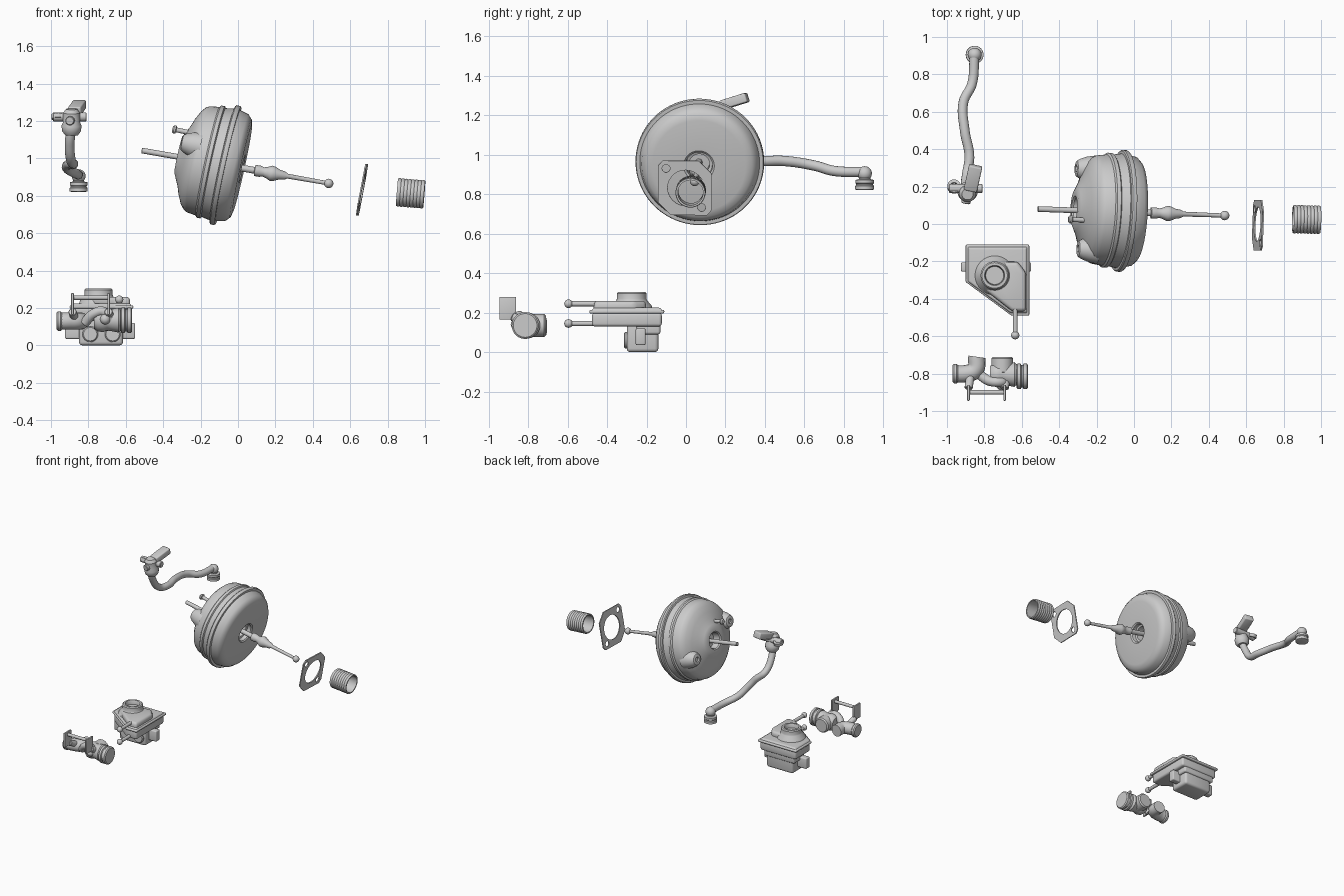
import bpy, bmesh, math
from mathutils import Vector, Matrix

if "Cube" in bpy.data.objects:
    bpy.data.objects.remove(bpy.data.objects["Cube"])


def finish(ob, angle=35, bevel=0):
    for o in bpy.context.selected_objects:
        o.select_set(False)
    ob.select_set(True)
    bpy.context.view_layer.objects.active = ob
    if ob.type == 'CURVE':
        bpy.ops.object.convert(target='MESH')
        ob = bpy.context.view_layer.objects.active
    if bevel:
        m = ob.modifiers.new("bevel", 'BEVEL')
        m.width, m.segments, m.limit_method = bevel, 3, 'ANGLE'
        bpy.ops.object.modifier_apply(modifier=m.name)
    bpy.ops.object.shade_smooth_by_angle(angle=math.radians(angle))
    return ob


def link(name, bm, **kw):
    bmesh.ops.recalc_face_normals(bm, faces=bm.faces)
    me = bpy.data.meshes.new(name)
    bm.to_mesh(me)
    bm.free()
    ob = bpy.data.objects.new(name, me)
    bpy.context.collection.objects.link(ob)
    return finish(ob, **kw)


def frame(origin, axis):
    # columns: sideways (about +y), upward (about +z), axis
    w = Vector(axis).normalized()
    hint = Vector((0, 1, 0)) if abs(w.y) < 0.8 else Vector((1, 0, 0))
    u = (hint - w * hint.dot(w)).normalized()
    m = Matrix((u, w.cross(u), w)).transposed().to_4x4()
    m.translation = origin
    return m


def lathe(name, profile, origin, axis, seg=48, closed=False):
    """Revolve (distance along axis, radius) points."""
    bm = bmesh.new()
    m = frame(origin, axis)
    rings = []
    for s, r in profile:
        rings.append([bm.verts.new(m @ Vector((r * math.cos(a), r * math.sin(a), s)))
                      for a in (2 * math.pi * i / seg for i in range(seg))])
    n = len(rings)
    for k in range(n if closed else n - 1):
        a, b = rings[k], rings[(k + 1) % n]
        for i in range(seg):
            j = (i + 1) % seg
            bm.faces.new((a[i], a[j], b[j], b[i]))
    bmesh.ops.remove_doubles(bm, verts=bm.verts, dist=1e-5)
    return link(name, bm)


def rod(name, p, q, r, seg=24):
    d = Vector(q) - Vector(p)
    L, c = d.length, r * 0.15
    return lathe(name, [(0, 0), (0, r - c), (c, r), (L - c, r), (L, r - c), (L, 0)], p, d, seg)


def ball(name, p, r):
    return lathe(name, [(-r * math.cos(math.pi * i / 10), r * math.sin(math.pi * i / 10))
                        for i in range(11)], p, (0, 0, 1), 20)


def prism(name, poly, z0, z1, top=1.0, bevel=0.012):
    """Extrude a plan outline upward, scaling the top about its centre."""
    bm = bmesh.new()
    cx = sum(p[0] for p in poly) / len(poly)
    cy = sum(p[1] for p in poly) / len(poly)
    lo = [bm.verts.new((x, y, z0)) for x, y in poly]
    hi = [bm.verts.new((cx + (x - cx) * top, cy + (y - cy) * top, z1)) for x, y in poly]
    bm.faces.new(lo)
    bm.faces.new(hi)
    for i in range(len(poly)):
        j = (i + 1) % len(poly)
        bm.faces.new((lo[i], lo[j], hi[j], hi[i]))
    return link(name, bm, bevel=bevel)


def box(name, x, y, z, bevel=0.008):
    return prism(name, [(x[0], y[0]), (x[1], y[0]), (x[1], y[1]), (x[0], y[1])], *z, bevel=bevel)


def curve_object(name, dim):
    cu = bpy.data.curves.new(name, 'CURVE')
    cu.dimensions = dim
    ob = bpy.data.objects.new(name, cu)
    bpy.context.collection.objects.link(ob)
    return cu, ob


def tube(name, pts, r):
    cu, ob = curve_object(name, '3D')
    sp = cu.splines.new('BEZIER')
    sp.bezier_points.add(len(pts) - 1)
    for b, p in zip(sp.bezier_points, pts):
        b.co = p
        b.handle_left_type = b.handle_right_type = 'AUTO'
    cu.bevel_depth, cu.bevel_resolution, cu.use_fill_caps = r, 6, True
    return finish(ob, 50)


# Brake booster shell, tilted along its own axis
C, AX = Vector((-0.065, 0.07, 0.963)), (1, -0.05, -0.22)
lathe("booster_shell", [
    (0, 0), (0, .05), (.05, .052), (.055, .066), (.082, .068), (.09, .078), (.09, .235), (.083, .268),
    (.06, .292), (.012, .304), (.012, .322), (.006, .326), (-.012, .326), (-.018, .32),
    (-.02, .306), (-.066, .298), (-.072, .307), (-.092, .307), (-.1, .297), (-.15, .29),
    (-.168, .281), (-.19, .255), (-.212, .21), (-.228, .165), (-.25, .12), (-.26, .1),
    (-.26, .068), (-.252, .06), (-.2, .055), (-.2, 0)], C, AX, 80)
BF = frame(C, AX)
for i, sgn in enumerate((1, -1)):
    base = BF @ Vector((sgn * .215, -sgn * .07, 0))
    lathe(f"mounting_boss_{i}", [(-.14, .075), (-.19, .066), (-.225, .053), (-.243, .042),
                                 (-.248, .03), (-.246, .018), (-.236, .014), (-.236, 0)], base, AX, 32)

# Check valve stud above the front hole
lathe("check_valve", [(0, 0), (0, .016), (.008, .022), (.018, .022), (.022, .013), (.1, .013),
                      (.1, 0)], (-.35, .025, 1.157), AX, 20)

# Push rods through the booster
rod("front_rod", (-.515, .08, 1.042), (-.2, .069, .987), .015)
P, Q = Vector((-.06, .065, .962)), Vector((.485, .045, .866))
lathe("rear_push_rod", [
    (0, 0), (0, .018), (.15, .018), (.153, .03), (.18, .03), (.2, .025), (.222, .032), (.24, .041),
    (.258, .039), (.285, .027), (.315, .022), (.33, .013), (.545, .011), (.55, 0)], P, Q - P, 28)
ball("push_rod_ball", Q, .025)

# Gasket plate: outline with a large bore and two bolt holes
cu, gasket = curve_object("gasket", '2D')
outline = [(-.135, .115), (-.112, .14), (.07, .14), (.135, .075),
           (.135, -.115), (.112, -.14), (-.07, -.14), (-.135, -.075)]
loops = [outline]
for cx, cy, r in ((.005, 0, .092), (-.095, .1, .02), (.085, -.1, .02)):
    loops.append([(cx + r * math.cos(a * math.pi / 20), cy + r * math.sin(a * math.pi / 20))
                  for a in range(40)])
for pts in loops:
    sp = cu.splines.new('POLY')
    sp.points.add(len(pts) - 1)
    for p, (x, y) in zip(sp.points, pts):
        p.co = (x, y, 0, 1)
    sp.use_cyclic_u = True
cu.fill_mode, cu.extrude = 'BOTH', .004
gasket.matrix_world = frame((.663, -.006, .832), (1, -.04, -.19))
finish(gasket)

# Ribbed open sleeve
outer = [(-.072 + .018 * i + d, .073 + e) for i in range(8) for d, e in ((0, 0), (.006, .003), (.012, .003))]
lathe("ribbed_sleeve", [(-.073, .064), (-.073, .073)] + outer + [(.073, .073), (.073, .064)],
      (.923, .024, .813), (1, -.02, -.08), 48, closed=True)

# Vacuum hose with both end fittings
tube("vacuum_hose", [(-.885, .16, 1.19), (-.9, .2, 1.08), (-.893, .27, .99), (-.88, .36, .97),
                     (-.905, .5, .968), (-.912, .65, .945), (-.866, .75, .918), (-.853, .9, .912)], .026)
ball("hose_elbow", (-.852, .905, .905), .037)
lathe("hose_end_cap", [(0, 0), (0, .036), (.004, .048), (.022, .048), (.026, .043), (.032, .043),
                       (.036, .047), (.052, .047), (.056, .03), (.085, .026), (.085, 0)],
      (-.852, .905, .82), (0, 0, 1), 32)
lathe("valve_body", [(0, 0), (0, .035), (.02, .05), (.05, .054), (.07, .045), (.12, .045),
                     (.14, .03), (.14, 0)], (-.89, .18, 1.125), (0, -.15, 1), 32)
rod("valve_cross_pipe", (-.99, .19, 1.222), (-.81, .19, 1.222), .024)
lathe("valve_ear_ring", [(-.012, .02), (-.012, .036), (.012, .036), (.012, .02)],
      (-.962, .2, 1.222), (0, .3, 1), 24, closed=True)
plug = box("valve_plug", (-.036, .036), (-.024, .024), (0, .14))
plug.matrix_world = Matrix.Translation((-.875, .18, 1.25)) @ Vector((.2, .9, .28)).to_track_quat('Z', 'X').to_matrix().to_4x4() \
    @ Matrix.Rotation(math.pi / 2, 4, 'Z')
rod("valve_nozzle", (-.885, .19, 1.21), (-.9, .11, 1.2), .024)

# Fluid reservoir: flange, upper chamber, tray and deep sump
plan = [(-.9, -.11), (-.56, -.11), (-.56, -.49), (-.655, -.49), (-.9, -.31)]


def inset(k):
    return [(-.72 + (x + .72) * k, -.29 + (y + .29) * k) for x, y in plan]


prism("reservoir_flange", plan, .196, .214, bevel=.007)
prism("reservoir_tray", inset(.93), .13, .2, bevel=.015)
prism("reservoir_shoulder", inset(.95), .21, .225, top=.93, bevel=.006)
prism("reservoir_front_chamber", [(-.79, -.36), (-.84, -.26), (-.78, -.2), (-.62, -.2),
                                  (-.575, -.26), (-.575, -.47), (-.65, -.47)], .21, .26, .96, .018)
lathe("filler_neck", [(0, 0), (0, .11), (.025, .1), (.05, .078), (.058, .075), (.085, .075), (.092, .068),
                      (.092, .054), (.085, .05), (.06, .048), (.06, 0)], (-.745, -.275, .212), (0, 0, 1), 40)
box("reservoir_sump", (-.85, -.615), (-.3, -.14), (0, .17), .018)
box("sump_rear_step", (-.87, -.6), (-.25, -.13), (.09, .16), .012)
box("sump_cross_lug", (-.925, -.55), (-.255, -.205), (.035, .12))
for i, x in enumerate((-.79, -.67)):
    rod(f"sump_port_{i}", (x, -.28, .06), (x, -.315, .06), .042)
for i, z in enumerate((.245, .145)):
    tube(f"reservoir_spout_{i}", [(-.635, -.44, z), (-.635, -.52, z), (-.635, -.6, z)], .013)
    ball(f"spout_tip_{i}", (-.635, -.595, z), .022)

# Pump and valve assembly at the front
tube("inlet_elbow", [(-.965, -.8, .13), (-.9, -.8, .13), (-.85, -.78, .13), (-.84, -.71, .13)], .046)
rod("inlet_collar", (-.97, -.8, .13), (-.94, -.8, .13), .052, 32)
lathe("pump_body", [(-.07, 0), (-.07, .045), (-.05, .06), (-.02, .064), (0, .055), (.03, .06), (.06, .066),
                    (.08, .05), (.08, 0)], (-.7, -.805, .135), (1, 0, 0), 36)
rod("pump_rear_port", (-.705, -.8, .135), (-.705, -.71, .135), .058, 32)
lathe("pump_end_cap", [(0, 0), (0, .06), (.006, .068), (.022, .068), (.026, .06), (.034, .06),
                       (.038, .068), (.055, .068), (.062, .06), (.062, 0)], (-.628, -.815, .135), (1, 0, 0), 40)
tube("linking_arch", [(-.82, -.81, .12), (-.77, -.84, .17), (-.72, -.845, .18), (-.68, -.84, .13)], .026)
ball("pump_knob", (-.71, -.86, .14), .028)
for i, x in enumerate((-.885, -.692)):
    box(f"bracket_plate_{i}", (x - .007, x + .007), (-.945, -.86), (.165, .28), .004)
    rod(f"bracket_leg_{i}", (x, -.88, .18), (x + .01, -.815, .15), .022)
rod("bracket_bar", (-.89, -.9, .255), (-.687, -.9, .255), .012)
